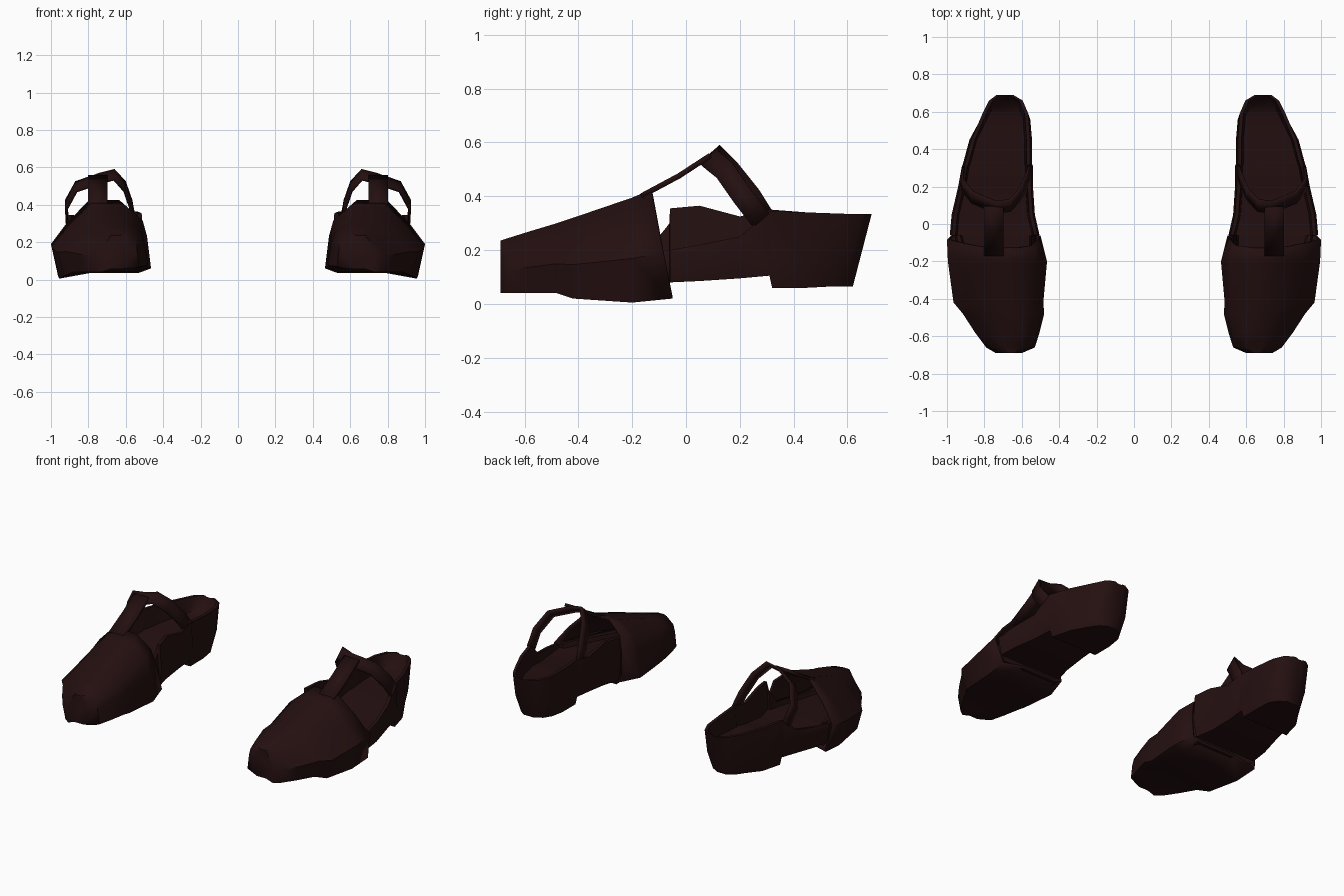
import bpy, bmesh, math
from mathutils import Vector

cube = bpy.data.objects.get("Cube")
if cube:
    bpy.data.objects.remove(cube, do_unlink=True)

leather = bpy.data.materials.new("dark_brown_leather")
leather.use_nodes = True
COLOUR = (0.018, 0.005, 0.0053, 1)
leather.diffuse_color = COLOUR
leather.node_tree.nodes["Principled BSDF"].inputs["Base Color"].default_value = COLOUR


def loft(name, rings, side, closed=True, caps=(), thickness=0, angle=45):
    """Skin a series of sections; side -1 mirrors the part across x."""
    bm = bmesh.new()
    rows = [[bm.verts.new((p[0] * side, p[1], p[2])) for p in ring] for ring in rings]
    count = len(rows[0])
    for a, b in zip(rows, rows[1:]):
        for i in range(count if closed else count - 1):
            j = (i + 1) % count
            bm.faces.new((a[i], a[j], b[j], b[i]))
    for end in caps:
        bm.faces.new(rows[end])
    bmesh.ops.recalc_face_normals(bm, faces=bm.faces)
    mesh = bpy.data.meshes.new(name)
    bm.to_mesh(mesh)
    bm.free()
    mesh.materials.append(leather)
    obj = bpy.data.objects.new(name, mesh)
    bpy.context.collection.objects.link(obj)
    bpy.ops.object.select_all(action='DESELECT')
    obj.select_set(True)
    bpy.context.view_layer.objects.active = obj
    bpy.ops.object.shade_smooth_by_angle(angle=math.radians(angle))
    if thickness:
        mod = obj.modifiers.new("thickness", 'SOLIDIFY')
        mod.thickness = thickness
        mod.offset = -1
    return obj


# Vamp section: fractions of width and height, from inner sole over the top
SECTION = [(.12, .08), (0, .14), (.04, .58), (.085, .8), (.27, 1), (.59, 1),
           (.83, .7), (1, .42), (.925, 0), (.6, .08)]
# y, inner x, outer x, bottom, top
VAMP = [(-.69, .60, .74, .04, .235), (-.66, .53, .79, .04, .245),
        (-.58, .505, .85, .04, .27), (-.48, .48, .915, .04, .30),
        (-.42, .485, .965, .02, .32), (-.2, .465, .995, .005, .395),
        (-.05, .50, 1.0, .02, .425)]


def vamp_ring(y, xi, xo, zb, zt, slant=0):
    return [(xi + (xo - xi) * u, y - slant * v, zb + (zt - zb) * v) for u, v in SECTION]


# Sole and quarters: y, inner x, outer x, bottom, inner rim, outer rim, insole
BODY = [(-.5, .56, .84, .06, .15, .15, .13), (-.14, .52, .94, .05, .2, .2, .17),
        (-.061, .52, .96, .05, .30, .2, .18), (-.06, .505, .985, .08, .355, .2, .18),
        (.05, .53, .975, .085, .365, .22, .18), (.2, .54, .94, .095, .325, .25, .2),
        (.31, .54, .92, .105, .35, .345, .22), (.32, .545, .915, .06, .35, .345, .22),
        (.45, .545, .88, .06, .34, .34, .23), (.59, .555, .82, .065, .335, .335, .24),
        (.66, .585, .785, .065, .335, .335, .26), (.69, .635, .745, .065, .335, .335, .33)]


def body_ring(y, xi, xo, zb, ri, ro, zf):
    mid = zb + .11
    lean = .07 * min(max((y - .45) / .2, 0), 1)
    pts = [(xi + .02, zb), (xi, mid), (xi + .01, ri), (xi + .03, ri), (xi + .04, zf),
           (xo - .04, zf), (xo - .03, ro), (xo - .01, ro), (xo, mid), (xo - .02, zb)]
    return [(x, y - lean * (.335 - z) / .27, z) for x, z in pts]


# Strap centre lines
ANKLE = [(.55, .29, .32), (.565, .24, .40), (.60, .16, .50), (.66, .095, .565),
         (.74, .085, .545), (.87, .14, .5), (.925, .21, .40), (.92, .28, .31)]
INSTEP = [(.75, -.17, .41), (.75, -.03, .485), (.75, .085, .56)]


def ribbon(path, half_width):
    h = Vector(half_width)
    return [(Vector(p) - h, Vector(p) + h) for p in path]


for label, side in (("left", 1), ("right", -1)):
    rings = [vamp_ring(*s) for s in VAMP[:-1]] + [vamp_ring(*VAMP[-1], slant=.08)]
    loft(label + "_vamp", rings, side, caps=(0,), thickness=.015)
    loft(label + "_sole_and_heel", [body_ring(*s) for s in BODY], side, caps=(0, -1))
    loft(label + "_ankle_strap", ribbon(ANKLE, (0, .03, .026)), side,
         closed=False, thickness=.014)
    loft(label + "_instep_strap", ribbon(INSTEP, (.052, 0, 0)), side,
         closed=False, thickness=.02)
